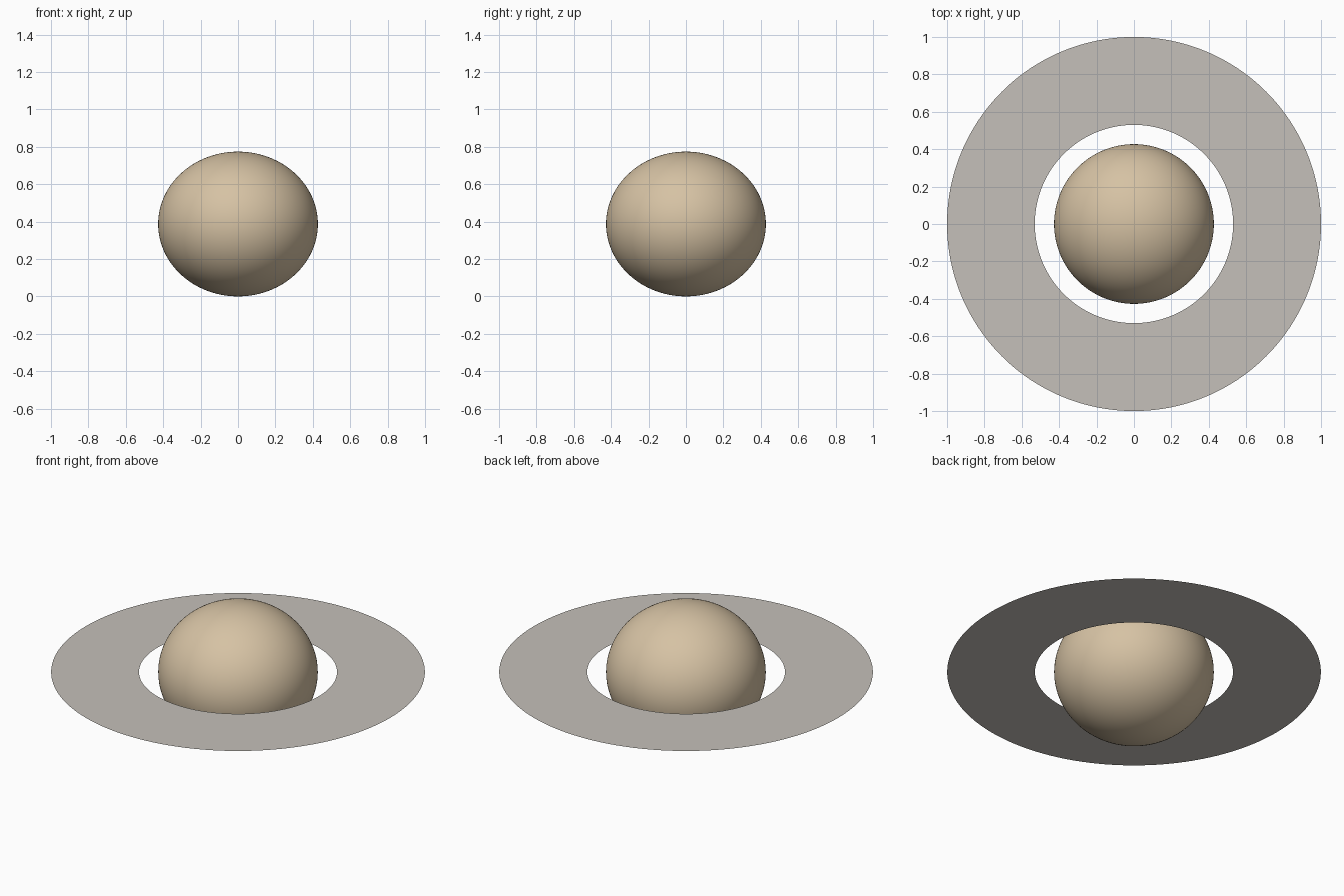
import bpy, bmesh, math
from mathutils import Vector

if "Cube" in bpy.data.objects:
    bpy.data.objects.remove(bpy.data.objects["Cube"])

RX, RZ = 0.427, 0.387          # equatorial and polar radius
R_IN, R_OUT = 0.53, 1.0        # ring radii
SEG = 192


def material(name, rgb):
    m = bpy.data.materials.new(name)
    m.diffuse_color = (*rgb, 1.0)
    m.use_nodes = True
    m.node_tree.nodes["Principled BSDF"].inputs["Base Color"].default_value = m.diffuse_color
    return m


def add_object(name, bm, mat):
    mesh = bpy.data.meshes.new(name)
    bm.to_mesh(mesh)
    bm.free()
    mesh.materials.append(mat)
    ob = bpy.data.objects.new(name, mesh)
    bpy.context.collection.objects.link(ob)
    return ob


sand = material("sand", (0.67, 0.54, 0.37))
ring_grey = material("warm_grey", (0.56, 0.53, 0.49))

# Planet: subdivided cube rounded to a slightly flattened ball
bm = bmesh.new()
bmesh.ops.create_cube(bm, size=2.0)
bmesh.ops.subdivide_edges(bm, edges=bm.edges[:], cuts=31, use_grid_fill=True)
for v in bm.verts:
    d = Vector([math.tan(c * math.pi / 4) for c in v.co]).normalized()
    v.co = (d.x * RX, d.y * RX, d.z * RZ + RZ)
for f in bm.faces:
    f.smooth = True
add_object("planet", bm, sand)

# Ring: paper-thin flat band around the equator
bm = bmesh.new()
loops = []
for r in (R_IN, R_OUT):
    loops.append([bm.verts.new((r * math.cos(2 * math.pi * i / SEG),
                                r * math.sin(2 * math.pi * i / SEG), RZ))
                  for i in range(SEG)])
for i in range(SEG):
    j = (i + 1) % SEG
    bm.faces.new((loops[0][i], loops[1][i], loops[1][j], loops[0][j]))
add_object("ring", bm, ring_grey)
